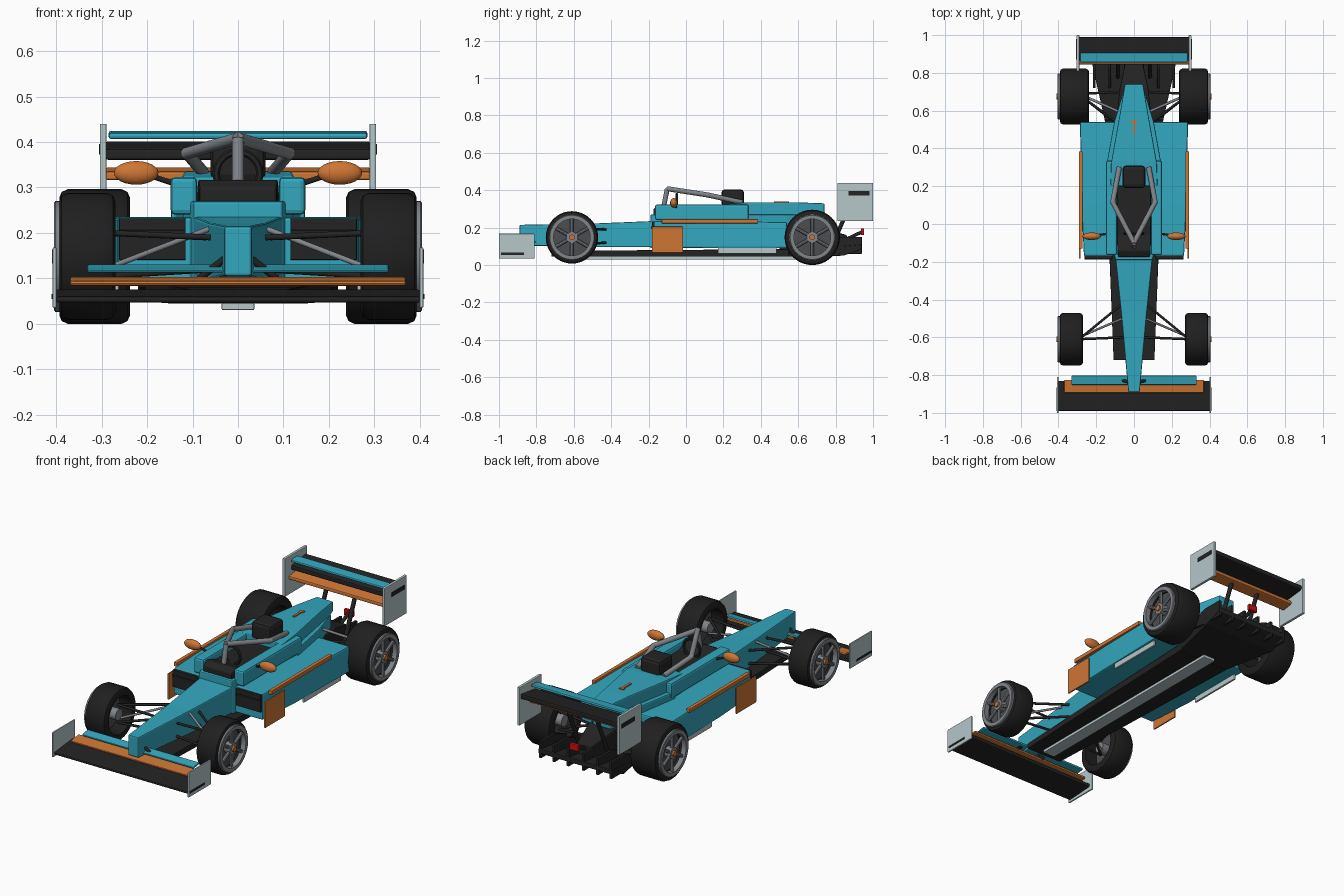
import bpy, bmesh, math
from mathutils import Vector, Matrix

if "Cube" in bpy.data.objects:
    bpy.data.objects.remove(bpy.data.objects["Cube"])

def mat(name, r, g, b):
    m = bpy.data.materials.new(name)
    m.diffuse_color = (r, g, b, 1)
    m.use_nodes = True
    m.node_tree.nodes["Principled BSDF"].inputs["Base Color"].default_value = m.diffuse_color
    return m

TEAL = mat("teal paint", .033, .39, .52)
BLACK = mat("carbon black", .017, .017, .018)
RUBBER = mat("tyre rubber", .014, .014, .015)
ORANGE = mat("orange paint", .62, .18, .034)
PALE = mat("pale grey", .47, .57, .59)
STEEL = mat("steel grey", .22, .235, .255)
DARK = mat("dark rim grey", .07, .075, .08)
RED = mat("light red", .6, .005, .005)

def finish(name, bm, m, bevel=0, smooth=False):
    bmesh.ops.recalc_face_normals(bm, faces=bm.faces)
    me = bpy.data.meshes.new(name)
    bm.to_mesh(me)
    bm.free()
    me.materials.append(m)
    ob = bpy.data.objects.new(name, me)
    bpy.context.collection.objects.link(ob)
    if bevel:
        b = ob.modifiers.new("bevel", 'BEVEL')
        b.width, b.segments, b.limit_method = bevel, 2, 'ANGLE'
    if smooth:
        bpy.context.view_layer.objects.active = ob
        ob.select_set(True)
        bpy.ops.object.shade_smooth_by_angle(angle=math.radians(35))
        ob.select_set(False)
    return ob

def loft(name, m, sections, bevel=.006):
    """Rectangular sections along y: (y, x0, x1, z0, z1)."""
    bm = bmesh.new()
    rings = [[bm.verts.new(p) for p in ((a, y, c), (b, y, c), (b, y, d), (a, y, d))]
             for y, a, b, c, d in sections]
    for r, q in zip(rings, rings[1:]):
        for i in range(4):
            bm.faces.new((r[i], r[(i + 1) % 4], q[(i + 1) % 4], q[i]))
    bm.faces.new(rings[0])
    bm.faces.new(rings[-1])
    return finish(name, bm, m, bevel)

def box(name, m, x0, x1, y0, y1, z0, z1, bevel=.003):
    return loft(name, m, [(y0, x0, x1, z0, z1), (y1, x0, x1, z0, z1)], bevel)

def rod(name, m, a, b, r, n=12):
    a, b = Vector(a), Vector(b)
    bm = bmesh.new()
    rot = (b - a).to_track_quat('Z', 'Y').to_matrix().to_4x4()
    bmesh.ops.create_cone(bm, cap_ends=True, segments=n, radius1=r, radius2=r, depth=(b - a).length,
                          matrix=Matrix.Translation((a + b) / 2) @ rot)
    return finish(name, bm, m, 0, True)

def lathe(name, m, profile, y, z, s, n=40):
    """Closed (x, radius) profile spun round the axle."""
    bm = bmesh.new()
    rings = []
    for i in range(n):
        t = 2 * math.pi * i / n
        rings.append([bm.verts.new((s * x, y + r * math.cos(t), z + r * math.sin(t))) for x, r in profile])
    k = len(profile)
    for i in range(n):
        a, b = rings[i], rings[(i + 1) % n]
        for j in range(k):
            bm.faces.new((a[j], a[(j + 1) % k], b[(j + 1) % k], b[j]))
    return finish(name, bm, m, 0, True)

def ellipsoid(name, m, c, rad):
    bm = bmesh.new()
    bmesh.ops.create_uvsphere(bm, u_segments=24, v_segments=12, radius=1,
                              matrix=Matrix.Translation(c) @ Matrix.Diagonal((*rad, 1)))
    return finish(name, bm, m, 0, True)

# Body shell
loft("nose", TEAL, [(-.89, -.03, .03, .105, .215), (-.5, -.065, .065, .096, .222), (-.18, -.098, .098, .096, .235)])
loft("cockpit_tub", TEAL, [(-.19, -.098, .098, .09, .27), (-.1, -.12, .12, .09, .27), (.35, -.14, .14, .09, .27)])
loft("rear_body", TEAL, [(.3, -.148, .148, .09, .27), (.54, -.105, .105, .09, .27), (.72, -.05, .05, .2, .27)])
loft("engine_cover", TEAL, [(.2, -.125, .125, .24, .325), (.33, -.12, .12, .24, .335),
                            (.6, -.072, .072, .24, .335), (.74, -.048, .048, .275, .33)])
box("cover_stripe", ORANGE, -.006, .006, .47, .545, .333, .341, 0)
box("cover_stripe_bar", ORANGE, -.012, .012, .535, .55, .333, .341, 0)

# Cockpit
loft("cockpit_opening", BLACK, [(-.175, -.085, .085, .25, .3), (-.14, -.088, .088, .25, .318),
                                (-.06, -.09, .09, .25, .29), (.2, -.09, .09, .25, .29)])
box("headrest", BLACK, -.06, .06, .19, .31, .31, .405, .018)
lathe_wheel = bmesh.new()
pts = [[lathe_wheel.verts.new(((.048 + .008 * math.cos(u)) * math.cos(t), -.05 + .008 * math.sin(u),
        .33 + (.048 + .008 * math.cos(u)) * math.sin(t))) for u in (0, 1.05, 2.09, 3.14, 4.19, 5.24)]
       for t in [2 * math.pi * i / 24 for i in range(24)]]
for i in range(24):
    for j in range(6):
        a, b = pts[i], pts[(i + 1) % 24]
        lathe_wheel.faces.new((a[j], a[(j + 1) % 6], b[(j + 1) % 6], b[j]))
finish("steering_wheel", lathe_wheel, BLACK, 0, True)
rod("halo_pillar", STEEL, (0, -.12, .31), (0, -.1, .408), .013)

# Floor, plank and diffuser
loft("floor", BLACK, [(-.72, -.108, .108, .045, .075), (-.17, -.13, .13, .045, .08),
                      (.55, -.155, .155, .045, .085)], .003)
box("plank", PALE, -.036, .036, -.68, .6, .03, .046)
loft("diffuser", BLACK, [(.55, -.155, .155, .045, .085), (.84, -.22, .22, .05, .1), (.94, -.22, .22, .085, .11)], .003)
loft("gearbox", BLACK, [(.5, -.1, .1, .08, .2), (.72, -.075, .075, .08, .2), (.86, -.045, .045, .08, .16)])
for i, x in enumerate((-.21, -.13, -.045, .045, .13, .21)):
    loft(f"diffuser_fin_{i}", BLACK, [(.72, x - .007, x + .007, .08, .11), (.82, x - .007, x + .007, .06, .15),
                                      (.94, x - .007, x + .007, .06, .15)], .002)
box("rain_light", RED, -.026, .026, .935, .952, .16, .195)
rod("rain_light_mount", BLACK, (0, .84, .13), (0, .94, .177), .009)

# Wings
loft("front_wing_main", BLACK, [(-.99, -.402, .402, .046, .06), (-.83, -.402, .402, .055, .076)])
loft("front_wing_flap", ORANGE, [(-.895, -.37, .37, .083, .095), (-.825, -.37, .37, .09, .104)])
loft("front_wing_top_flap", TEAL, [(-.852, -.332, .332, .112, .122), (-.803, -.332, .332, .118, .131)])
loft("rear_wing_main", BLACK, [(.865, -.292, .292, .36, .385), (.99, -.292, .292, .375, .402)])
loft("rear_wing_top_flap", TEAL, [(.855, -.285, .285, .406, .42), (.908, -.285, .285, .41, .425)])
loft("rear_wing_lower_flap", ORANGE, [(.845, -.292, .292, .315, .335), (.91, -.292, .292, .325, .345)])

def mx(s, a, b):
    return sorted((s * a, s * b))

def wheel(tag, s, y, x0, r):
    z = .148
    lathe("tyre_" + tag, RUBBER, [(x0, .1), (x0, r - .018), (x0 + .005, r - .006), (x0 + .018, r), (.375, r),
                                  (.388, r - .006), (.393, r - .018), (.393, .1)], y, z, s)
    lathe("rim_ring_" + tag, STEEL, [(.38, .098), (.38, .122), (.402, .122), (.405, .118), (.405, .098)], y, z, s)
    rod("rim_disc_" + tag, DARK, (s * .345, y, z), (s * .365, y, z), .102, 40)
    rod("hub_" + tag, STEEL, (s * (x0 + .01), y, z), (s * .4, y, z), .03, 20)
    rod("hub_nut_" + tag, ORANGE, (s * .39, y, z), (s * .409, y, z), .015, 12)
    for i in range(6):
        t = math.pi / 3 * i + math.pi / 6
        rod(f"spoke_{tag}_{i}", STEEL, (s * .388, y, z),
            (s * .388, y + .105 * math.cos(t), z + .105 * math.sin(t)), .009, 8)

# Mirrored parts
for side, s in (("right", 1), ("left", -1)):
    def P(x, y, z):
        return (s * x, y, z)
    wheel("front_" + side, s, -.61, .27, .14)
    wheel("rear_" + side, s, .675, .238, .148)
    # sidepods and trim
    loft("sidepod_" + side, TEAL, [(-.17, *mx(s, .1, .265), .095, .235), (.1, *mx(s, .1, .278), .09, .235),
                                   (.54, *mx(s, .09, .286), .09, .23)], .008)
    box("inlet_" + side, BLACK, *mx(s, .115, .262), -.183, -.16, .14, .232)
    box("inlet_lip_" + side, BLACK, *mx(s, .115, .262), -.188, -.16, .196, .206, .002)
    box("cockpit_rail_" + side, TEAL, *mx(s, .09, .148), -.165, .335, .24, .323, .01)
    box("pod_strip_" + side, ORANGE, *mx(s, .272, .292), -.13, .385, .223, .245)
    box("bargeboard_" + side, ORANGE, *mx(s, .282, .291), -.183, -.015, .065, .205)
    box("skirt_" + side, PALE, *mx(s, .262, .274), .17, .485, .062, .098)
    # mirrors
    ellipsoid("mirror_" + side, ORANGE, P(.224, -.065, .332), (.049, .02, .026))
    rod("mirror_stalk_" + side, BLACK, P(.13, -.05, .305), P(.2, -.06, .328), .006)
    # halo
    hoop = [P(0, -.1, .408), P(.112, .115, .375), P(.078, .3, .335)]
    for i in (0, 1):
        rod(f"halo_bar_{side}_{i}", STEEL, hoop[i], hoop[i + 1], .0135)
    ellipsoid("halo_joint_" + side, STEEL, hoop[1], (.0138,) * 3)
    # end plates and their dark marks
    box("front_endplate_" + side, PALE, *mx(s, .399, .408), -1, -.81, .035, .168)
    box("front_endplate_mark_" + side, BLACK, *mx(s, .406, .41), -.99, -.865, .055, .066, 0)
    box("rear_endplate_" + side, PALE, *mx(s, .289, .304), .81, 1, .235, .44)
    box("rear_endplate_mark_" + side, BLACK, *mx(s, .302, .306), .87, .98, .372, .395, 0)
    # wing supports
    rod("front_wing_strut_" + side, BLACK, P(.02, -.84, .15), P(.085, -.82, .1), .008)
    rod("rear_wing_strut_" + side, BLACK, P(.085, .78, .1), P(.085, .88, .33), .011)
    # suspension
    for i, (a, b) in enumerate((((.29, -.61, .2), (.06, -.6, .19)), ((.29, -.61, .2), (.07, -.43, .19)),
                                ((.29, -.61, .105), (.05, -.6, .12)), ((.29, -.61, .105), (.07, -.43, .12)),
                                ((.27, .69, .2), (.06, .7, .185)), ((.27, .67, .2), (.08, .53, .2)),
                                ((.27, .69, .105), (.06, .7, .12)), ((.27, .67, .105), (.09, .53, .12)))):
        rod(f"wishbone_{side}_{i}", BLACK, P(*a), P(*b), .0065)
    rod("front_pushrod_" + side, STEEL, P(.28, -.595, .125), P(.06, -.5, .21), .006)
    rod("rear_pushrod_" + side, STEEL, P(.27, .68, .19), P(.07, .59, .25), .007)
